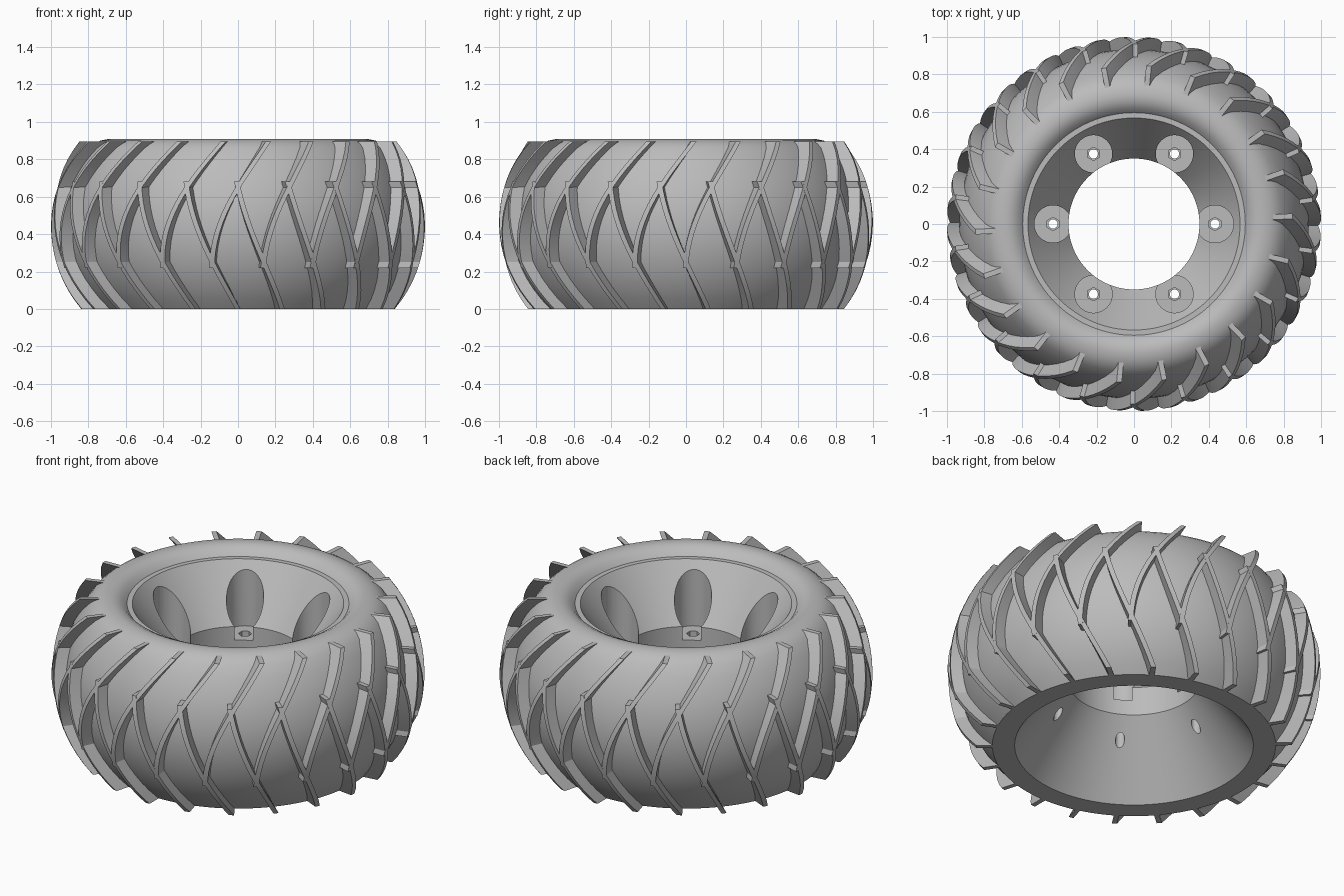
import bpy
import bmesh
from math import sin, cos, tau, radians, sqrt
from mathutils import Matrix, Vector

cube = bpy.data.objects.get("Cube")
if cube:
    bpy.data.objects.remove(cube, do_unlink=True)

grey = bpy.data.materials.new("mid grey")
grey.use_nodes = True
grey.diffuse_color = (0.5, 0.5, 0.5, 1)
grey.node_tree.nodes["Principled BSDF"].inputs["Base Color"].default_value = (0.5, 0.5, 0.5, 1)

MID = 0.45        # height of the widest point
ARC_AXIS = 0.27   # radius at which the tread arc is centred
LUGS = 22


def arc_radius(z, size):
    """Wheel radius at height z for a tread arc of the given size."""
    return ARC_AXIS + sqrt(size ** 2 - (z - MID) ** 2)


def make_object(name, bm):
    bmesh.ops.recalc_face_normals(bm, faces=bm.faces)
    mesh = bpy.data.meshes.new(name)
    bm.to_mesh(mesh)
    bm.free()
    mesh.materials.append(grey)
    obj = bpy.data.objects.new(name, mesh)
    bpy.context.collection.objects.link(obj)
    return obj


def smooth(obj):
    bpy.ops.object.select_all(action='DESELECT')
    obj.select_set(True)
    bpy.context.view_layer.objects.active = obj
    bpy.ops.object.shade_smooth_by_angle(angle=radians(30))


def lathe(name, profile, steps=128):
    """Closed ring from a closed (radius, height) profile."""
    bm = bmesh.new()
    rings = []
    for i in range(steps):
        a = tau * i / steps
        rings.append([bm.verts.new((r * cos(a), r * sin(a), z)) for r, z in profile])
    for i in range(steps):
        here, there = rings[i], rings[(i + 1) % steps]
        for j in range(len(profile)):
            k = (j + 1) % len(profile)
            bm.faces.new((here[j], there[j], there[k], here[k]))
    return make_object(name, bm)


def bolt_cutter(name, sides, radius, low, high):
    """Six upright prisms on the bolt circle."""
    bm = bmesh.new()
    for i in range(6):
        turn = Matrix.Rotation(tau * i / 6, 4, 'Z')
        place = turn @ Matrix.Translation(Vector((0.433, 0, (low + high) / 2)))
        bmesh.ops.create_cone(bm, cap_ends=True, segments=sides, radius1=radius,
                              radius2=radius, depth=high - low, matrix=place)
    obj = make_object(name, bm)
    obj.hide_render = True
    return obj


def lug_ring(name, heights, angle_at):
    """Ring of thin curved ribs following angle_at(z), in degrees."""
    bm = bmesh.new()
    for n in range(LUGS):
        sections = []
        for z in heights:
            a = radians(angle_at(z) - 90) + tau * n / LUGS
            outer = arc_radius(z, 0.73)
            inner = arc_radius(z, 0.665) - 0.025
            section = []
            for r, side in ((inner, -1), (outer, -1), (outer, 1), (inner, 1)):
                t = a + side * 0.014 / r
                section.append(bm.verts.new((r * cos(t), r * sin(t), z)))
            sections.append(section)
        for s, e in zip(sections, sections[1:]):
            for j in range(4):
                k = (j + 1) % 4
                bm.faces.new((s[j], s[k], e[k], e[j]))
        bm.faces.new(sections[0])
        bm.faces.new(sections[-1])
    obj = make_object(name, bm)
    smooth(obj)


# Tyre and dished hub in one turned solid
tread = [(arc_radius(0.86 * i / 16, 0.665), 0.86 * i / 16) for i in range(17)]
shoulder = [(0.766, 0.883), (0.735, 0.9), (0.69, 0.909), (0.655, 0.905), (0.62, 0.888), (0.595, 0.86)]
hub = [(0.567, 0.86), (0.35, 0.56), (0.35, 0.39), (0.64, 0)]
wheel = lathe("wheel_body", tread + shoulder + hub)

# Bolt pockets, hexagonal nut seats and through holes
cutters = [
    bolt_cutter("pocket_cutter", 48, 0.1, 0.48, 1.1),
    bolt_cutter("nut_cutter", 6, 0.036, 0.42, 0.52),
    bolt_cutter("hole_cutter", 16, 0.025, 0.1, 0.5),
]
bpy.ops.object.select_all(action='DESELECT')
wheel.select_set(True)
bpy.context.view_layer.objects.active = wheel
for cutter in cutters:
    cut = wheel.modifiers.new(cutter.name, 'BOOLEAN')
    cut.operation = 'DIFFERENCE'
    cut.solver = 'EXACT'
    cut.object = cutter
    bpy.ops.object.modifier_apply(modifier=cut.name)
    bpy.data.objects.remove(cutter, do_unlink=True)
smooth(wheel)


# Tread lugs: two interlocking rings of curved ribs
def sweep(z, bend):
    return 20.5 * (z - 0.65) + bend * (z - 0.65) * (z - 0.25)


steps = 14
upper = [0.22 + (0.895 - 0.22) * i / steps for i in range(steps + 1)]
lower = [0.68 * i / steps for i in range(steps + 1)]
lug_ring("upper_lugs", upper, lambda z: sweep(z, 38))
lug_ring("lower_lugs", lower, lambda z: 8.2 + sweep(2 * MID - z, 18))
